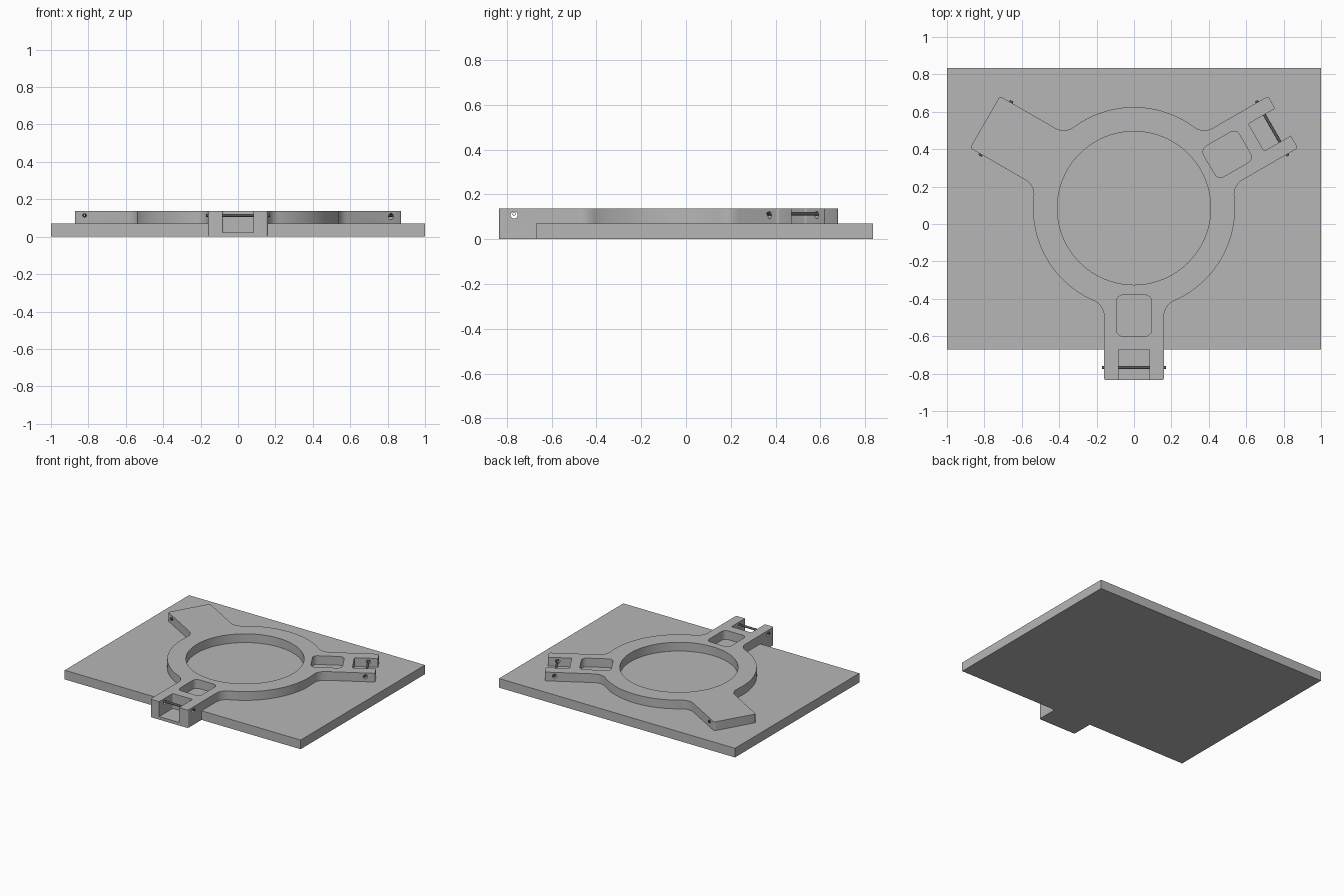
import bpy, bmesh, math
from mathutils import Matrix, Vector

if "Cube" in bpy.data.objects:
    bpy.data.objects.remove(bpy.data.objects["Cube"])

CY = 0.085                      # centre of the ring along y
R_OUT, R_IN = 0.54, 0.41
ARM_W, ARM_L = 0.16, 0.92       # arm half width and reach
TOP, PLATE_TOP = 0.137, 0.07
ARMS = [math.radians(a) for a in (-90, 30, 150)]


def material(name, v):
    m = bpy.data.materials.new(name)
    m.diffuse_color = (v, v, v, 1)
    m.use_nodes = True
    m.node_tree.nodes["Principled BSDF"].inputs["Base Color"].default_value = m.diffuse_color
    return m


grey = material("grey", 0.47)
dark = material("dark_steel", 0.1)


def arc(cx, cy, r, a0, a1, n):
    return [(cx + r * math.cos(a0 + (a1 - a0) * i / n),
             cy + r * math.sin(a0 + (a1 - a0) * i / n)) for i in range(n + 1)]


def rounded_rect(x0, x1, y0, y1, r):
    q = math.pi / 2
    return (arc(x1 - r, y0 + r, r, -q, 0, 6) + arc(x1 - r, y1 - r, r, 0, q, 6)
            + arc(x0 + r, y1 - r, r, q, 2 * q, 6) + arc(x0 + r, y0 + r, r, 2 * q, 3 * q, 6))


def new_object(name, bm, mat):
    bmesh.ops.recalc_face_normals(bm, faces=bm.faces)
    me = bpy.data.meshes.new(name)
    bm.to_mesh(me)
    bm.free()
    me.materials.append(mat)
    ob = bpy.data.objects.new(name, me)
    bpy.context.collection.objects.link(ob)
    return ob


def prism(name, pts, z0, z1, matrix=Matrix()):
    bm = bmesh.new()
    f = bm.faces.new([bm.verts.new((x, y, z0)) for x, y in pts])
    ext = bmesh.ops.extrude_face_region(bm, geom=[f])["geom"]
    bmesh.ops.translate(bm, vec=(0, 0, z1 - z0),
                        verts=[v for v in ext if isinstance(v, bmesh.types.BMVert)])
    bm.transform(matrix)
    return new_object(name, bm, grey)


def rod(name, r, half, matrix, caps, mat):
    # cylinder lying across an arm, along local y
    bm = bmesh.new()
    bmesh.ops.create_cone(bm, cap_ends=caps, segments=24, radius1=r, radius2=r,
                          depth=2 * half, matrix=Matrix.Rotation(math.pi / 2, 4, 'X'))
    bm.transform(matrix)
    return new_object(name, bm, mat)


def activate(ob):
    bpy.ops.object.select_all(action='DESELECT')
    ob.select_set(True)
    bpy.context.view_layer.objects.active = ob


def cut(target, cutter):
    activate(target)
    mod = target.modifiers.new("cut", 'BOOLEAN')
    mod.operation, mod.solver, mod.object = 'DIFFERENCE', 'EXACT', cutter
    bpy.ops.object.modifier_apply(modifier=mod.name)
    bpy.data.objects.remove(cutter)


# base plate
prism("base_plate", [(-1, -0.67), (1, -0.67), (1, 0.835), (-1, 0.835)], 0, PLATE_TOP)

# frame outline: ring with three filleted arms
FIL = 0.09
fy = ARM_W + FIL
fx = math.sqrt((R_OUT + FIL) ** 2 - fy ** 2)
touch = math.atan2(fy, fx)
c = 0.012
side = (arc(fx, -fy, FIL, math.pi - touch, math.pi / 2, 10)
        + arc(ARM_L - c, -ARM_W + c, c, -math.pi / 2, 0, 4))
arm = side + [(x, -y) for x, y in reversed(side)]
arm += arc(0, 0, R_OUT, touch, 2 * math.pi / 3 - touch, 32)[1:-1]
outline = []
for a in ARMS:
    rot = Matrix.Rotation(a, 2)
    outline += [tuple(rot @ Vector(p)) for p in arm]
centre = Matrix.Translation((0, CY, 0))
frame = prism("ring_frame", outline, 0, TOP, centre)

# central opening
cut(frame, prism("bore", arc(0, 0, R_IN, 0, 2 * math.pi, 96)[:-1], -0.1, 0.3, centre))

for i, a in enumerate(ARMS):
    m = centre @ Matrix.Rotation(a, 4, 'Z')
    # rounded pocket, open end notch and pin hole in each arm
    cut(frame, prism("pocket", rounded_rect(0.465, 0.685, -0.094, 0.094, 0.035), 0.05, 0.3, m))
    cut(frame, prism("notch", rounded_rect(0.755, 1.1, -0.084, 0.084, 0.008), 0.023, 0.3, m))
    pin_at = m @ Matrix.Translation((0.853, 0, 0.108))
    cut(frame, rod("hole", 0.016, 0.3, pin_at, True, grey))
    # thin hollow hinge pin
    pin = rod(f"hinge_pin_{i + 1}", 0.008, 0.17,
              m @ Matrix.Translation((0.853, 0, 0.114)), False, dark)
    activate(pin)
    s = pin.modifiers.new("wall", 'SOLIDIFY')
    s.thickness = 0.002
    bpy.ops.object.modifier_apply(modifier=s.name)
    bpy.ops.object.shade_smooth_by_angle(angle=math.radians(35))

activate(frame)
bpy.ops.object.shade_smooth_by_angle(angle=math.radians(30))
